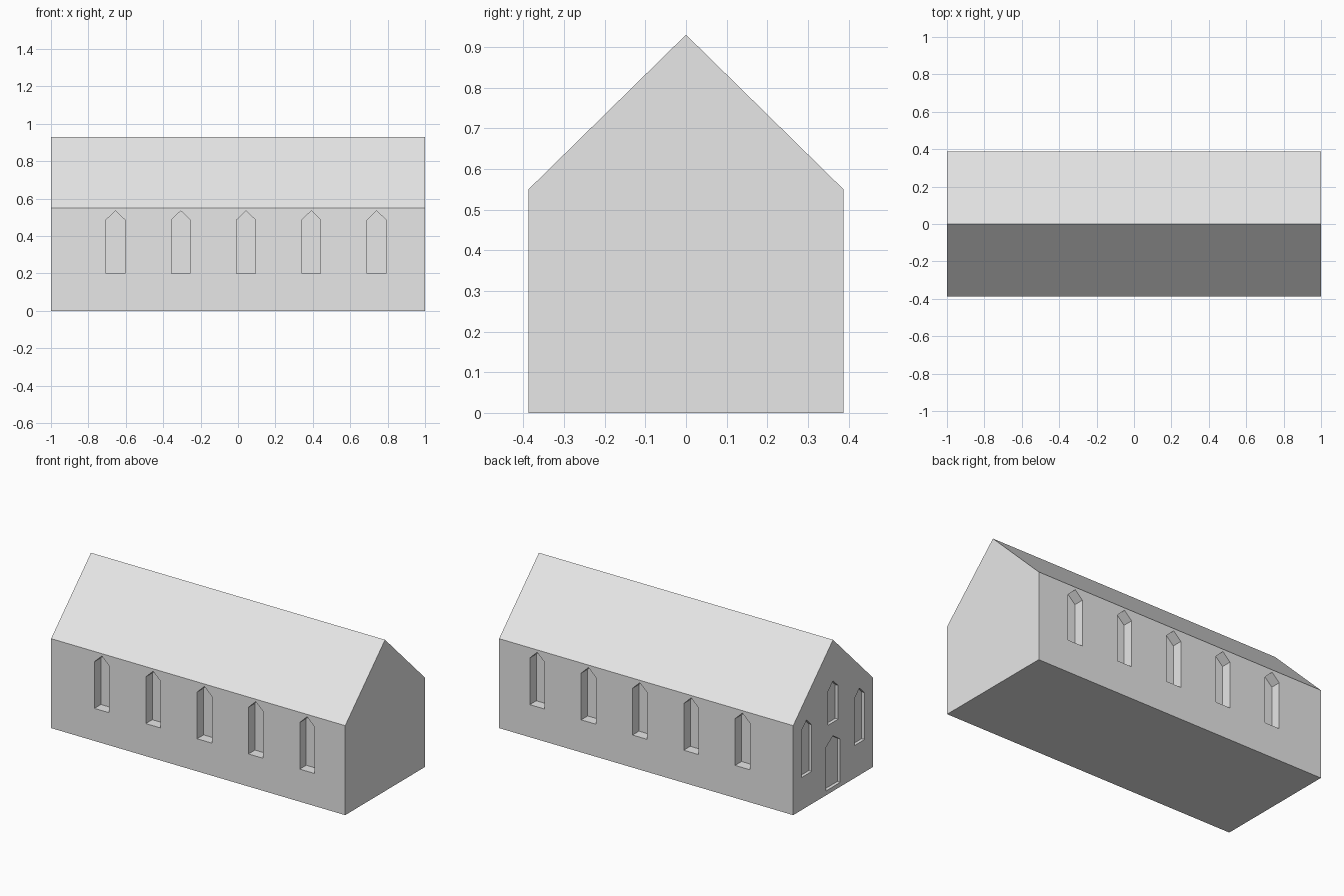
import bpy
import bmesh
from mathutils import Matrix

if "Cube" in bpy.data.objects:
    bpy.data.objects.remove(bpy.data.objects["Cube"])

HALF_LEN, HALF_WID, EAVES, RIDGE = 1.0, 0.387, 0.55, 0.93

stone = bpy.data.materials.new("plain grey")
stone.diffuse_color = (0.8, 0.8, 0.8, 1)
stone.use_nodes = True
stone.node_tree.nodes["Principled BSDF"].inputs["Base Color"].default_value = stone.diffuse_color


def add_prism(bm, outline, depth, matrix):
    """Extrude an outline in (across, up) by +-depth along its own normal, then place it."""
    front = [bm.verts.new(matrix @ Matrix.Translation((a, -depth, u)).translation) for a, u in outline]
    back = [bm.verts.new(matrix @ Matrix.Translation((a, depth, u)).translation) for a, u in outline]
    bm.faces.new(front)
    bm.faces.new(back[::-1])
    n = len(outline)
    for i in range(n):
        j = (i + 1) % n
        bm.faces.new((front[j], front[i], back[i], back[j]))


def pointed(centre, width, sill, shoulder, peak):
    """Outline of a pointed window or door."""
    w = width / 2
    return [(centre - w, sill), (centre + w, sill), (centre + w, shoulder),
            (centre, peak), (centre - w, shoulder)]


def make_object(name, bm):
    bmesh.ops.recalc_face_normals(bm, faces=bm.faces)
    mesh = bpy.data.meshes.new(name)
    bm.to_mesh(mesh)
    bm.free()
    mesh.materials.append(stone)
    obj = bpy.data.objects.new(name, mesh)
    bpy.context.collection.objects.link(obj)
    return obj


# Gabled hall
end_on = Matrix.Rotation(1.5707963267948966, 4, 'Z')  # across -> y, depth -> -x
bm = bmesh.new()
add_prism(bm, [(-HALF_WID, 0), (HALF_WID, 0), (HALF_WID, EAVES), (0, RIDGE), (-HALF_WID, EAVES)],
          HALF_LEN, end_on)
hall = make_object("chapel_hall", bm)

# Recesses: five windows on both long walls
bm = bmesh.new()
for side in (-1, 1):
    for i in range(5):
        add_prism(bm, pointed(0.043 + (i - 2) * 0.349, 0.10, 0.20, 0.487, 0.535), 0.063,
                  Matrix.Translation((0, side * HALF_WID, 0)))

# Recesses: door and three windows on the left gable
gable = Matrix.Translation((-HALF_LEN, 0, 0)) @ end_on
for outline in (pointed(0, 0.14, 0.027, 0.293, 0.34),
                pointed(0, 0.10, 0.423, 0.63, 0.677),
                pointed(0.257, 0.10, 0.20, 0.487, 0.535),
                pointed(-0.257, 0.10, 0.20, 0.487, 0.535)):
    add_prism(bm, outline, 0.02, gable)
cutter = make_object("recess_cutter", bm)
cutter.hide_render = True

# Cut the recesses and drop the cutter
cut = hall.modifiers.new("recesses", 'BOOLEAN')
cut.operation = 'DIFFERENCE'
cut.solver = 'EXACT'
cut.object = cutter
bpy.context.view_layer.update()
hall.data = bpy.data.meshes.new_from_object(hall.evaluated_get(bpy.context.evaluated_depsgraph_get()))
hall.data.name = "chapel_hall"
hall.modifiers.clear()
bpy.data.objects.remove(cutter)
